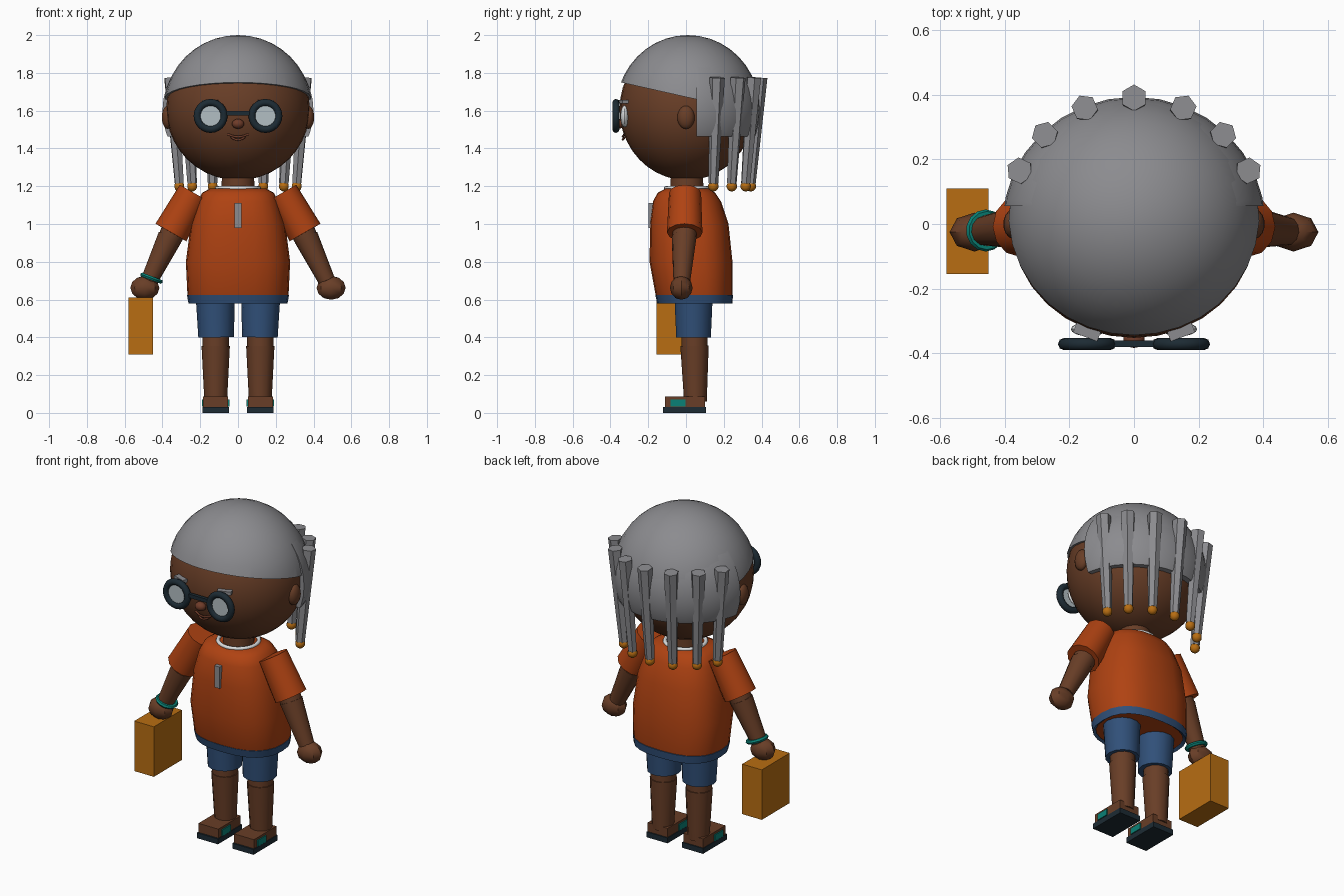
import bpy, bmesh, math
from mathutils import Vector, Matrix

old = bpy.data.objects.get("Cube")
if old:
    bpy.data.objects.remove(old, do_unlink=True)


def material(name, *rgb):
    m = bpy.data.materials.new(name)
    m.use_nodes = True
    m.diffuse_color = (*rgb, 1)
    m.node_tree.nodes["Principled BSDF"].inputs["Base Color"].default_value = (*rgb, 1)
    return m


SKIN = material("brown skin", .14, .048, .02)
LIP = material("reddish skin", .16, .045, .022)
HAIR = material("grey hair", .26, .26, .275)
SHIRT = material("orange cloth", .43, .055, .006)
DENIM = material("blue denim", .03, .08, .19)
DARK = material("dark navy", .012, .024, .034)
GOLD = material("gold", .48, .155, .006)
TEAL = material("teal", .003, .22, .18)
LENS = material("pale glass", .45, .52, .55)
WHITE = material("white", .72, .74, .75)


def finish(name, bm, mat, angle=35):
    bmesh.ops.recalc_face_normals(bm, faces=bm.faces[:])
    me = bpy.data.meshes.new(name)
    bm.to_mesh(me)
    bm.free()
    me.materials.append(mat)
    if angle:
        me.shade_smooth()
        me.set_sharp_from_angle(angle=math.radians(angle))
    ob = bpy.data.objects.new(name, me)
    bpy.context.collection.objects.link(ob)
    return ob


def ball(name, mat, centre, radii, segs=24, rings=14, cuts=()):
    """Ellipsoid; each cut (point, normal) removes the normal's side."""
    bm = bmesh.new()
    bmesh.ops.create_uvsphere(bm, u_segments=segs, v_segments=rings, radius=1,
                              matrix=Matrix.LocRotScale(Vector(centre), None, Vector(radii)))
    for point, normal in cuts:
        bmesh.ops.bisect_plane(bm, geom=bm.verts[:] + bm.edges[:] + bm.faces[:],
                               plane_co=point, plane_no=normal, clear_outer=True)
        bmesh.ops.holes_fill(bm, edges=[e for e in bm.edges if e.is_boundary], sides=0)
    return finish(name, bm, mat)


def limb(name, mat, a, b, ra, rb, segs=12, angle=35):
    a, b = Vector(a), Vector(b)
    rot = (b - a).to_track_quat('Z', 'Y')
    bm = bmesh.new()
    bmesh.ops.create_cone(bm, cap_ends=True, segments=segs, radius1=ra, radius2=rb,
                          depth=(b - a).length,
                          matrix=Matrix.LocRotScale((a + b) / 2, rot, None))
    return finish(name, bm, mat, angle)


def box(name, mat, lo, hi, turn=0):
    lo, hi = Vector(lo), Vector(hi)
    bm = bmesh.new()
    bmesh.ops.create_cube(bm, size=1, matrix=Matrix.LocRotScale(
        (lo + hi) / 2, Matrix.Rotation(turn, 3, 'Z'), hi - lo))
    return finish(name, bm, mat, 0)


def ring(name, mat, centre, axis, major, minor, segs=24, sides=8):
    rot = Vector(axis).to_track_quat('Z', 'Y')
    bm = bmesh.new()
    loops = []
    for i in range(segs):
        u = math.tau * i / segs
        out = Vector((math.cos(u), math.sin(u), 0))
        loop = []
        for j in range(sides):
            v = math.tau * j / sides
            p = out * (major + minor * math.cos(v)) + Vector((0, 0, minor * math.sin(v)))
            loop.append(bm.verts.new(Vector(centre) + rot @ p))
        loops.append(loop)
    for i in range(segs):
        a, b = loops[i], loops[(i + 1) % segs]
        for j in range(sides):
            k = (j + 1) % sides
            bm.faces.new((a[j], b[j], b[k], a[k]))
    return finish(name, bm, mat, 50)


def loft(name, mat, rows, cap=True, power=2.5, segs=24):
    """Rounded-square rows of (z, half width, front y, back y)."""
    bm = bmesh.new()
    loops = []
    for z, w, front, back in rows:
        loop = []
        for i in range(segs):
            t = math.tau * i / segs
            c, s = math.cos(t), math.sin(t)
            x = math.copysign(abs(c) ** (2 / power), c) * w
            y = math.copysign(abs(s) ** (2 / power), s) * (back - front) / 2
            loop.append(bm.verts.new((x, y + (front + back) / 2, z)))
        loops.append(loop)
    for a, b in zip(loops, loops[1:]):
        for i in range(segs):
            k = (i + 1) % segs
            bm.faces.new((a[i], a[k], b[k], b[i]))
    if cap:
        bm.faces.new(loops[0])
        bm.faces.new(loops[-1])
    return finish(name, bm, mat, 40)


# Head and hair
ball("head", SKIN, (0, .005, 1.607), (.38, .357, .375), 32, 20)
ball("hair_cap", HAIR, (0, .01, 1.61), (.392, .38, .39), 32, 20,
     [((0, .055, 1.66), (0, -.225, -1))])
ball("hair_back", HAIR, (0, .005, 1.6), (.405, .388, .385), 32, 20,
     [((0, .055, 0), (0, -1, 0)), ((0, 0, 1.463), (0, 0, -1))])

# Braids with beads around the back
for n, deg in enumerate((-65, -45, -23, 0, 23, 45, 65)):
    d = Vector((math.sin(math.radians(deg)), math.cos(math.radians(deg)), 0))
    top, tip = d * .39 + Vector((0, 0, 1.775)), d * .343 + Vector((0, 0, 1.215))
    limb(f"braid_{n}", HAIR, top, tip, .041, .026, 6, 0)
    ball(f"bead_{n}", GOLD, tip - Vector((0, 0, .015)), (.028, .028, .028), 10, 7)

# Face
ball("nose", LIP, (0, -.355, 1.53), (.033, .028, .026), 14, 10)
for n, (z, w) in enumerate(((1.462, .055), (1.446, .035))):
    smile = bpy.data.curves.new("lip", 'CURVE')
    smile.dimensions = '3D'
    smile.bevel_depth = .006
    smile.bevel_resolution = 1
    sp = smile.splines.new('POLY')
    sp.points.add(8)
    for i, p in enumerate(sp.points):
        t = i / 4 - 1
        p.co = (t * w, -.335 + .01 * t * t, z + .014 * t * t, 1)
    smile.materials.append(LIP)
    lip = bpy.data.objects.new(f"lip_{n}", smile)
    bpy.context.collection.objects.link(lip)

# Glasses bridge
box("glasses_bridge", DARK, (-.075, -.38, 1.575), (.075, -.36, 1.597))

for side, s in (("left", 1), ("right", -1)):
    # Eyes, glasses and ears
    ball(f"{side}_eye", WHITE, (s * .14, -.325, 1.57), (.055, .022, .058), 16, 10)
    box(f"{side}_brow", HAIR, (s * .145 - .04, -.35, 1.637), (s * .145 + .04, -.315, 1.657), s * .35)
    ring(f"{side}_glasses_rim", DARK, (s * .145, -.371, 1.572), (0, 1, 0), .071, .019)
    limb(f"{side}_lens", LENS, (s * .145, -.375, 1.572), (s * .145, -.367, 1.572), .06, .06, 24)
    ball(f"{side}_ear", SKIN, (s * .372, 0, 1.565), (.032, .046, .062), 14, 10)

    # Arms
    wrist = (s * .47, -.022, .7)
    elbow = (s * .36, -.01, .93)
    limb(f"{side}_sleeve", SHIRT, (s * .235, -.005, 1.165), (s * .355, -.007, .955), .085, .094)
    limb(f"{side}_upper_arm", SKIN, (s * .3, -.005, 1.05), (s * .37, -.01, .905), .07, .062)
    limb(f"{side}_forearm", SKIN, elbow, wrist, .066, .045)
    ball(f"{side}_hand", SKIN, (s * .493, -.025, .662), (.077, .06, .063), 8, 6)

    # Legs
    x = s * .118
    limb(f"{side}_short_leg", DENIM, (s * .12, .04, .62), (s * .116, .04, .4), .104, .094, 14)
    limb(f"{side}_thigh", SKIN, (x, .045, .5), (x, .045, .35), .07, .07)
    limb(f"{side}_shin", SKIN, (x, .045, .355), (x, .05, .06), .075, .06)

    # Sandals
    box(f"{side}_sole", DARK, (x - .07, -.122, 0), (x + .07, .107, .032))
    box(f"{side}_shoe", SKIN, (x - .066, -.112, .03), (x + .066, .1, .086))
    box(f"{side}_strap", TEAL, (x - .073, -.083, .035), (x + .073, -.003, .072))

# Neck, collar and shirt
limb("neck", SKIN, (0, .005, 1.15), (0, .005, 1.27), .088, .085, 16)
ring("collar", WHITE, (0, .005, 1.19), (0, 0, 1), .112, .011)
loft("shirt", SHIRT, [(.595, .26, -.15, .24), (.63, .268, -.162, .246), (.8, .276, -.193, .246),
                      (1.0, .25, -.19, .225), (1.12, .212, -.175, .185),
                      (1.165, .19, -.15, .155), (1.187, .15, -.11, .12)])
box("shirt_tab", HAIR, (-.018, -.199, .98), (.018, -.16, 1.11))

# Shorts waistband
loft("waistband", DENIM, [(.59, .245, -.14, .23), (.578, .262, -.152, .245),
                          (.623, .27, -.162, .249), (.625, .255, -.15, .235)], cap=False)

# Bracelet and bag on the right hand
ring("bracelet", TEAL, (-.458, -.02, .713), (-.35, 0, -.94), .053, .012, 14, 6)
box("bag", GOLD, (-.58, -.155, .31), (-.45, .11, .61))
